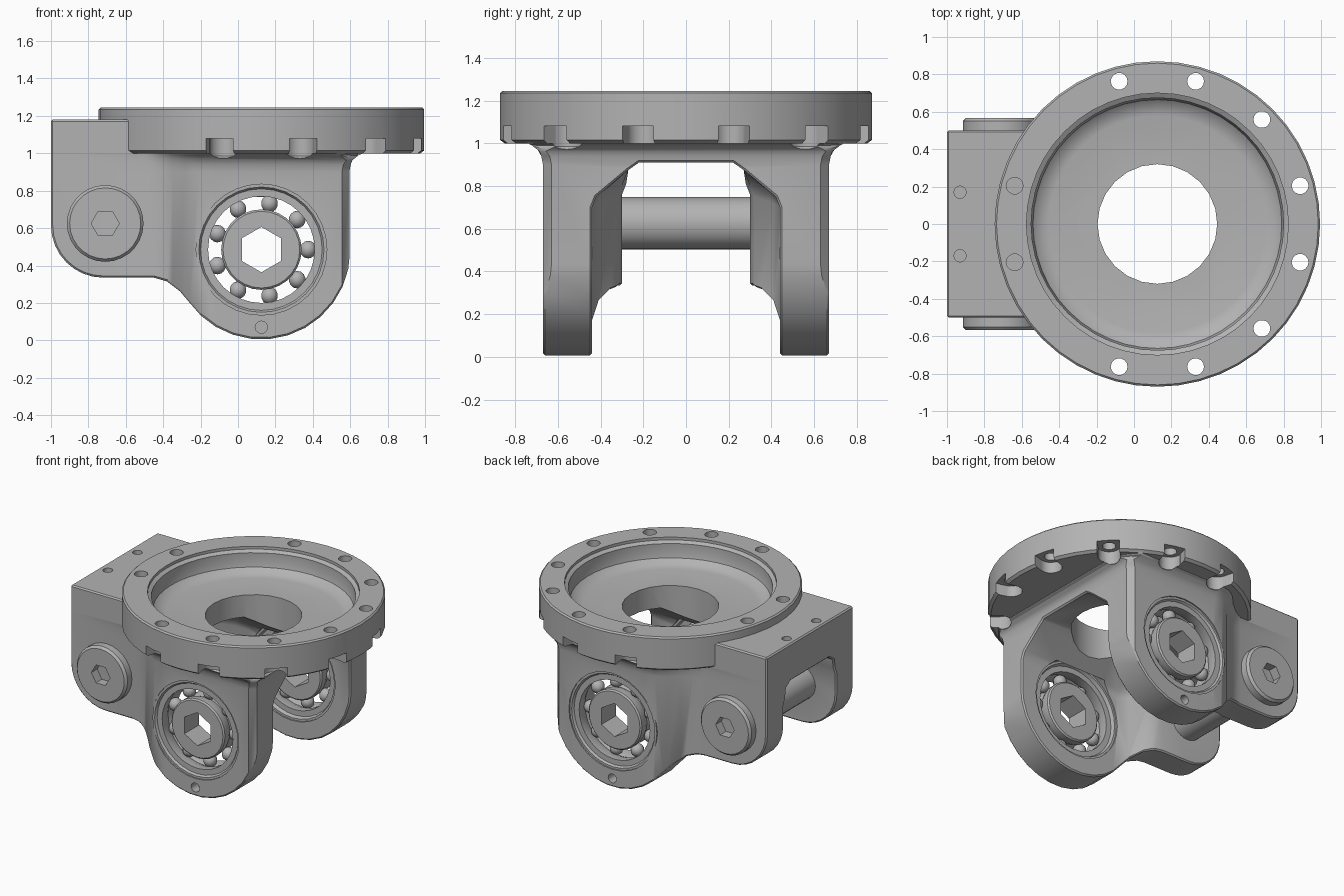
import bpy, bmesh
from math import sin, cos, pi, radians
from mathutils import Matrix

if "Cube" in bpy.data.objects:
    bpy.data.objects.remove(bpy.data.objects["Cube"])

grey = bpy.data.materials.new("machined grey")
grey.use_nodes = True
tone = (0.45, 0.45, 0.45, 1)
grey.diffuse_color = tone
grey.node_tree.nodes["Principled BSDF"].inputs["Base Color"].default_value = tone

FX = 0.125            # flange and bearing axis
BZ = 0.485            # bearing height
PX, PZ = -0.71, 0.625  # pin axis


def finish(name, bm):
    bmesh.ops.recalc_face_normals(bm, faces=bm.faces)
    mesh = bpy.data.meshes.new(name)
    bm.to_mesh(mesh)
    bm.free()
    mesh.materials.append(grey)
    ob = bpy.data.objects.new(name, mesh)
    bpy.context.collection.objects.link(ob)
    return ob


def loft(name, rings, closed=False):
    """Skin matching rings of points; cap the ends unless closed."""
    bm = bmesh.new()
    loops = [[bm.verts.new(p) for p in ring] for ring in rings]
    n = len(loops[0])
    pairs = list(zip(loops, loops[1:] + loops[:1])) if closed else list(zip(loops, loops[1:]))
    for a, b in pairs:
        for i in range(n):
            j = (i + 1) % n
            bm.faces.new((a[i], a[j], b[j], b[i]))
    if not closed:
        bm.faces.new(loops[0])
        bm.faces.new(loops[-1])
    return finish(name, bm)


def lathe(name, profile, centre, axis="Z", sides=40, closed=False, start=0.0):
    """Turn (radius, offset) pairs about an axis through centre."""
    cx, cy, cz = centre
    rings = []
    for r, h in profile:
        ring = []
        for i in range(sides):
            a = start + 2 * pi * i / sides
            u, v = r * cos(a), r * sin(a)
            ring.append((cx + u, cy + v, cz + h) if axis == "Z" else (cx + u, cy + h, cz + v))
        rings.append(ring)
    return loft(name, rings, closed)


def box(name, lo, hi, turn=None):
    rings = [[(lo[0], lo[1], z), (hi[0], lo[1], z), (hi[0], hi[1], z), (lo[0], hi[1], z)]
             for z in (lo[2], hi[2])]
    ob = loft(name, rings)
    if turn:
        ob.data.transform(turn)
    return ob


def apply_all(ob):
    bpy.context.view_layer.objects.active = ob
    for m in list(ob.modifiers):
        bpy.ops.object.modifier_apply(modifier=m.name)


def combine(ob, other, mode="DIFFERENCE"):
    m = ob.modifiers.new("combine", "BOOLEAN")
    m.operation, m.solver, m.object = mode, "EXACT", other
    apply_all(ob)
    bpy.data.objects.remove(other)


def smooth(ob, angle=35):
    bpy.ops.object.select_all(action="DESELECT")
    ob.select_set(True)
    bpy.context.view_layer.objects.active = ob
    bpy.ops.object.shade_smooth_by_angle(angle=radians(angle))


# Yoke plan, widening into a fillet under the flange
half = [(-1, .5), (-.5, .5), (-.42, .52), (-.35, .56), (-.28, .62), (-.21, .66),
        (-.13, .67), (.555, .67), (.595, .63)]
rings = []
for z, o in [(-.1, 0), (.9, 0), (.94, .008), (.97, .025), (.99, .05), (1.0, .075), (1.18, .075)]:
    side = [(x + (o if x > .5 else 0), y + o * min(1, max(0, (x + .5) * 4))) for x, y in half]
    if o > .04:   # keep the fillet corner inside the flange
        side[-2:] = [(.55, y) if i == 0 else (x, .6) for i, (x, y) in enumerate(side[-2:])]
    rings.append([(x, y, z) for x, y in side] + [(x, -y, z) for x, y in reversed(side)])
body = loft("yoke_body", rings)

# Yoke side outline: rear lug, neck and round bearing arm
outline = [(-1, 1.3)]
outline += [(-.72 - .28 * cos(a), .615 - .28 * sin(a)) for a in [i * pi / 16 for i in range(9)]]
outline += [(-.45, .335), (-.38, .315), (-.31, .262)]
outline += [(FX + .475 * cos(a), .48 + .475 * sin(a))
            for a in [radians(215 + i * 145 / 12) for i in range(13)]]
outline += [(.6, .88), (.8, .9), (.8, 1.3)]
combine(body, loft("outline", [[(x, y, z) for x, z in outline] for y in (-.9, .9)]), "INTERSECT")

# Slot between the arms, narrow at the rear lugs
rings = []
for x, w, zc in [(-1.2, .3, .76), (-.5, .3, .76), (-.42, .32, .75), (-.3, .41, .72),
                 (-.22, .44, .7), (1.2, .44, .7)]:
    side = [(w, -.2), (w, zc), (w - .02, zc + .05), (.27, .875), (.22, .91)]
    rings.append([(x, y, z) for y, z in side] + [(x, -y, z) for y, z in reversed(side)])
combine(body, loft("slot", rings))
bevel = body.modifiers.new("edge", "BEVEL")
bevel.width, bevel.segments, bevel.angle_limit = .018, 1, radians(50)
apply_all(body)

# Flange with recessed bowl and central bore
combine(body, lathe("flange", [(.85, 1.0), (.87, 1.015), (.87, 1.235), (.86, 1.245)], (FX, 0, 0), sides=48),
        "UNION")
combine(body, lathe("bowl", [(.58, 1.07), (.63, 1.08), (.665, 1.11), (.675, 1.15), (.675, 1.21),
                             (.7, 1.225), (.7, 1.4)], (FX, 0, 0), sides=48))
combine(body, lathe("bore", [(.32, .5), (.32, 1.3)], (FX, 0, 0), sides=24))

# Flange bolt holes with pockets open to the rim
for deg in (15, 45, 75, 105, 165):
    for s in (-1, 1):
        a = radians(deg * s)
        spot = (FX + .79 * cos(a), .79 * sin(a), 0)
        low = 1.08 if deg == 165 else .9
        combine(body, lathe("hole", [(.045, low), (.045, 1.4)], spot, sides=14))
        if deg != 165:
            combine(body, lathe("pocket", [(.02, .93), (.075, .985), (.075, 1.08)], spot, sides=16))
            turn = Matrix.Translation((FX, 0, 0)) @ Matrix.Rotation(a, 4, "Z")
            combine(body, box("mouth", (.79, -.075, .985), (1, .075, 1.08), turn))

# Seats and small holes
for s in (-1, 1):
    combine(body, lathe("seat", [(.35, s * .4), (.35, s * .8)], (FX, 0, BZ), "Y", 32))
    combine(body, lathe("arm_hole", [(.033, s * .6), (.033, s * .8)], (FX, 0, .07), "Y", 12))
    combine(body, lathe("lug_hole", [(.033, 1.05), (.033, 1.3)], (-.93, s * .17, 0), sides=12))
smooth(body)

# Bearings: outer race, ball set and hub with a hexagonal bore
for s, tag in ((-1, "right"), (1, "left")):
    at = (FX, s * .56, BZ)
    race = [(.352, -.11), (.352, .1), (.335, .1), (.325, .085), (.285, .085),
            (.285, .03), (.297, 0), (.285, -.03), (.285, -.085), (.325, -.085), (.335, -.11)]
    smooth(lathe(tag + "_outer_race", [(r, s * h) for r, h in race], at, "Y", 32, closed=True))
    hub = lathe(tag + "_hub", [(.205, -.085), (.215, -.075), (.215, -.03), (.203, 0),
                               (.215, .03), (.215, .075), (.205, .085)], at, "Y", 28)
    combine(hub, lathe("hex", [(.121, -.3), (.121, .3)], at, "Y", 6, start=pi / 6))
    smooth(hub)
    bm = bmesh.new()
    for i in range(9):
        a = 2 * pi * i / 9
        where = Matrix.Translation((FX + .25 * cos(a), s * .56, BZ + .25 * sin(a)))
        bmesh.ops.create_uvsphere(bm, u_segments=10, v_segments=7, radius=.047, matrix=where)
    smooth(finish(tag + "_bearing_balls", bm))

# Hinge pin with socketed heads
smooth(lathe("hinge_pin", [(.123, -.48), (.123, .48)], (PX, 0, PZ), "Y", 28))
for s, tag in ((-1, "right"), (1, "left")):
    head = lathe(tag + "_pin_head", [(.205, s * .48), (.205, s * .55), (.19, s * .567)],
                 (PX, 0, PZ), "Y", 28)
    combine(head, lathe("socket", [(.075, s * .5), (.075, s * .7)], (PX, 0, PZ), "Y", 6))
    smooth(head)
